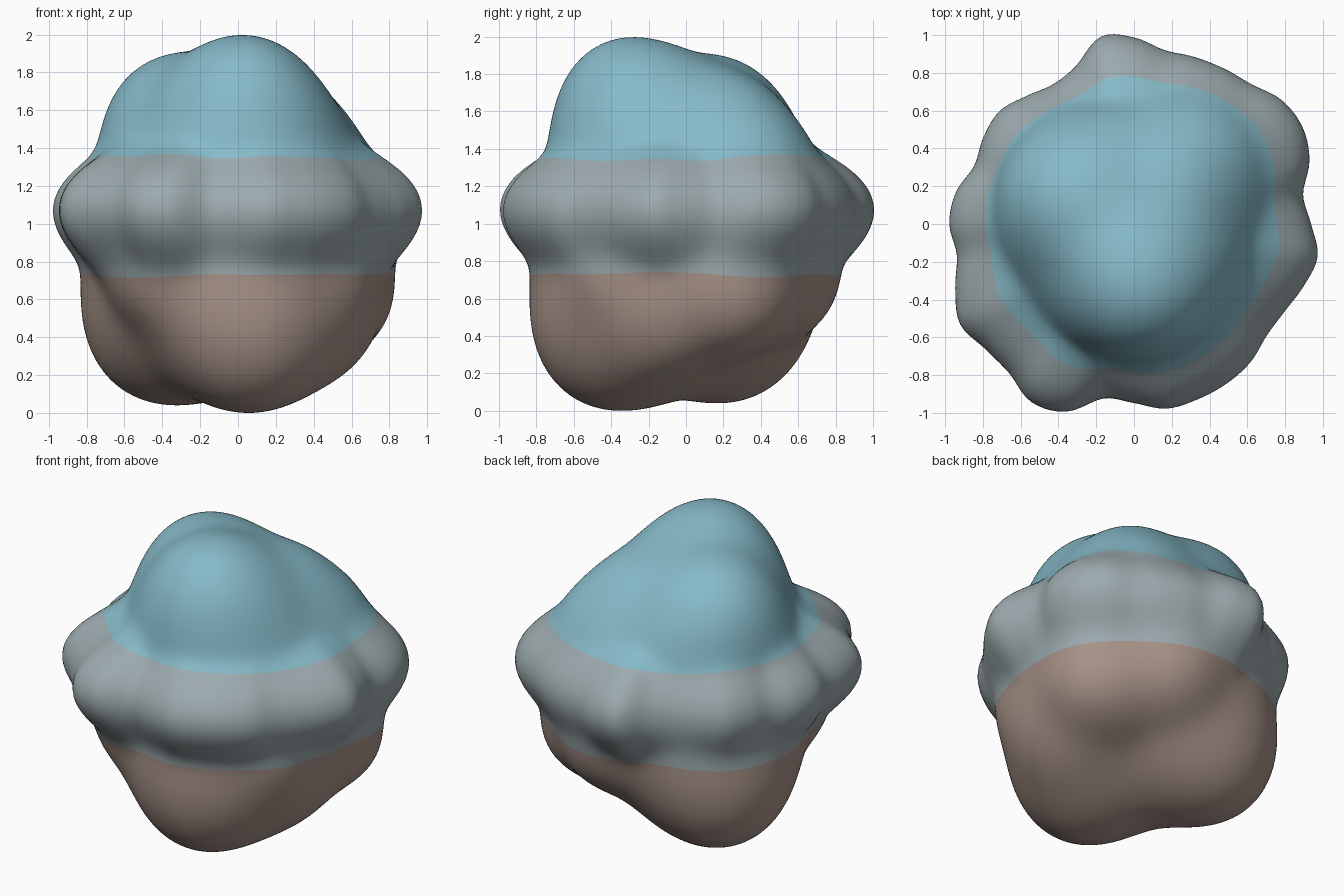
import bpy
import bmesh
import math
from mathutils import Vector

default_cube = bpy.data.objects.get("Cube")
if default_cube:
    bpy.data.objects.remove(default_cube, do_unlink=True)


def make_material(name, colour):
    material = bpy.data.materials.new(name)
    material.use_nodes = True
    material.diffuse_color = (*colour, 1)
    shader = material.node_tree.nodes["Principled BSDF"]
    shader.inputs["Base Color"].default_value = (*colour, 1)
    shader.inputs["Roughness"].default_value = 0.8
    return material


# Core radius, and the rippled waist: its radius every ten degrees around z
CORE = 0.74
WAIST = [.94, .91, .99, 1.03, 1.02, .965, .95, .94, .935, .99, 1.01, .895,
         .855, .885, .93, .92, .9, .96, .98, .955, 1.01, 1.065, 1.03, 1.03,
         1.09, 1.06, .94, .95, .995, .99, .98, .96, .92, .925, .96, .99]
WAIST_HEIGHT = math.radians(5)
WAIST_SPREAD = math.radians(15)

# Rounded lobes: direction from the centre, swelling, tightness
LOBES = [
    ((.04, -.43, .9), .32, 6),         # upper front peak
    ((-.5, .22, .83), .25, 6),         # upper back shoulder
    ((.3, .3, .8), .13, 7),            # upper side ridge
    ((.55, .55, .48), .14, 7),         # foot of the side ridge
    ((.08, -.55, -.83), .37, 4.8),     # lower front foot
    ((-.55, .3, -.78), .36, 4.8),      # lower back foot
    ((.74, .38, -.55), .24, 8),        # lower side bulge
    ((.25, .78, -.45), .17, 8),        # lower back bulge
    ((-.55, -.62, -.35), .18, 9),      # lower front bulge
    ((.58, -.2, -.73), .22, 7),        # lower side foot
    ((.65, -.5, -.38), .13, 14),       # small front knob
]
LOBES = [(Vector(d).normalized(), swell, tight) for d, swell, tight in LOBES]
BLEND = 2.5


def waist_radius(azimuth):
    """Smooth periodic curve through the waist radii."""
    count = len(WAIST)
    position = (azimuth / math.tau * count) % count
    i = int(position)
    t = position - i
    a, b, c, d = (WAIST[(i + k) % count] for k in (-1, 0, 1, 2))
    return b + t / 2 * (c - a + t * (2 * a - 5 * b + 4 * c - d
                                     + t * (3 * (b - c) + d - a)))


def surface_radius(direction):
    """Core plus a soft maximum of the waist and the lobes."""
    azimuth = math.atan2(direction.y, direction.x)
    height = math.asin(max(-1, min(1, direction.z)))
    offset = (height - WAIST_HEIGHT) / WAIST_SPREAD
    swells = [(waist_radius(azimuth) - CORE) * math.exp(-offset ** 2 / 2)]
    for centre, swell, tight in LOBES:
        swells.append(swell * math.exp(tight * (direction.dot(centre) - 1)))
    return CORE + sum(s ** BLEND for s in swells) ** (1 / BLEND)


# Sphere whose rings line up with the colour bands
bm = bmesh.new()
bmesh.ops.create_uvsphere(bm, u_segments=180, v_segments=120, radius=1)

# Colour bands by latitude
for face in bm.faces:
    face.smooth = True
    latitude = math.degrees(math.asin(face.calc_center_median().normalized().z))
    face.material_index = 2 if latitude > 24 else 1 if latitude > -18 else 0

# Push the sphere out into lobes
for vert in bm.verts:
    direction = vert.co.normalized()
    vert.co = direction * surface_radius(direction)

# Stand it on the ground
lowest = min(vert.co.z for vert in bm.verts)
bmesh.ops.translate(bm, verts=bm.verts, vec=(0, 0, -lowest))

mesh = bpy.data.meshes.new("lumpy_rock")
bm.to_mesh(mesh)
bm.free()
for name, colour in (("warm brown", (.39, .293, .25)),
                     ("stone grey", (.335, .405, .425)),
                     ("pale blue", (.24, .49, .58))):
    mesh.materials.append(make_material(name, colour))
rock = bpy.data.objects.new("lumpy_rock", mesh)
bpy.context.collection.objects.link(rock)
